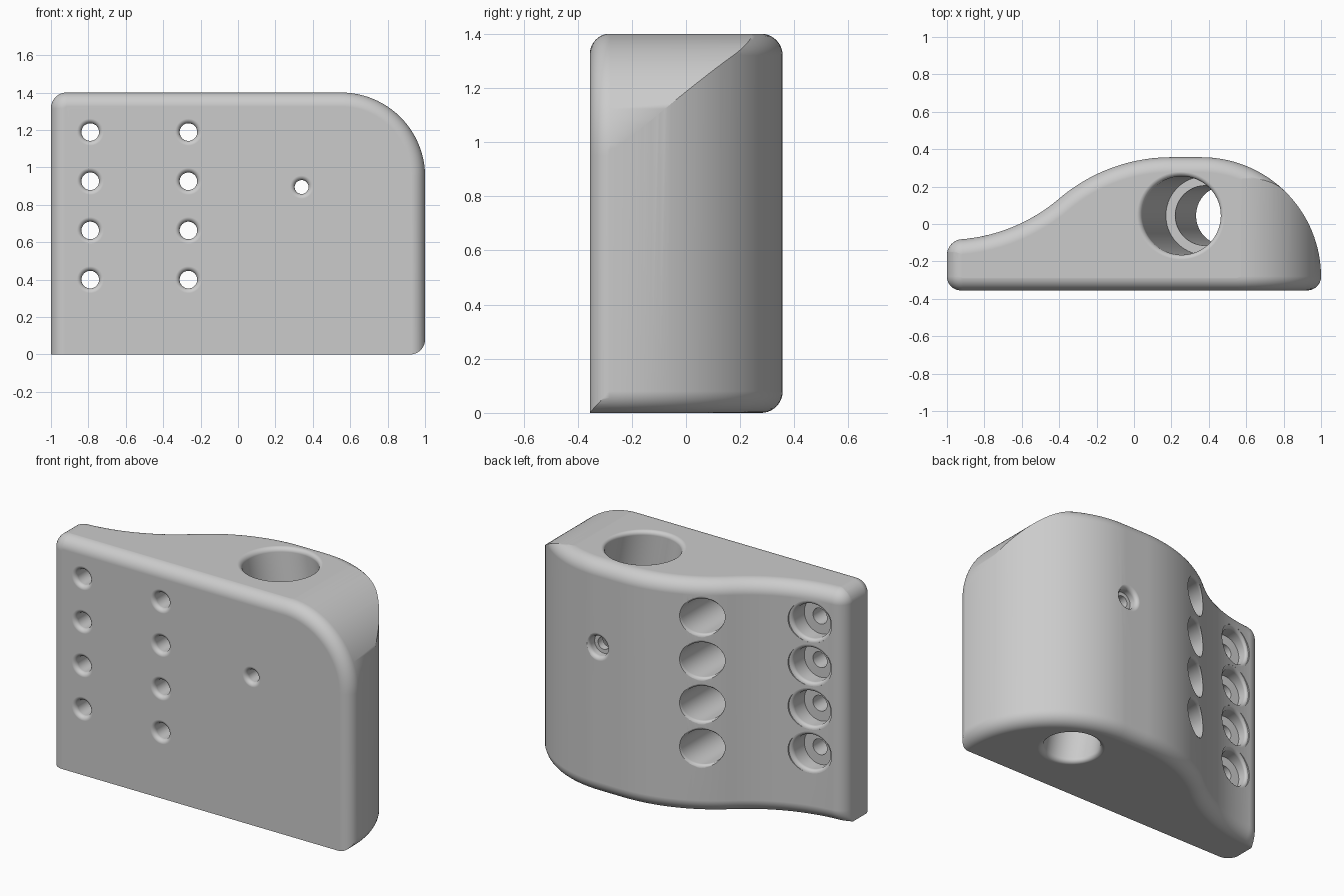
import bpy
import bmesh
from math import sin, cos, pi, sqrt, radians, tan
from mathutils import Vector

cube = bpy.data.objects.get("Cube")
if cube:
    bpy.data.objects.remove(cube, do_unlink=True)

HEIGHT, FRONT, FILLET = 1.4, -0.355, 0.08
S_RADIUS, CREST = 0.925, 0.357
SEG = 10

grey = bpy.data.materials.new("plain grey")
grey.use_nodes = True
grey.diffuse_color = (0.6, 0.6, 0.6, 1)
grey.node_tree.nodes["Principled BSDF"].inputs["Base Color"].default_value = grey.diffuse_color


def loft(name, rings):
    """Closed solid through equal-length rings, capped at both ends."""
    bm = bmesh.new()
    rows = [[bm.verts.new(p) for p in ring] for ring in rings]
    n = len(rows[0])
    for a, b in zip(rows, rows[1:]):
        for i in range(n):
            k = (i + 1) % n
            bm.faces.new((a[i], a[k], b[k], b[i]))
    bm.faces.new(rows[0])
    bm.faces.new(rows[-1])
    bmesh.ops.recalc_face_normals(bm, faces=bm.faces)
    mesh = bpy.data.meshes.new(name)
    bm.to_mesh(mesh)
    bm.free()
    mesh.materials.append(grey)
    obj = bpy.data.objects.new(name, mesh)
    bpy.context.collection.objects.link(obj)
    return obj


def lathe(name, profile, place, sides=48):
    """Turned cutter: place maps (u, v, t) to a point."""
    angles = [2 * pi * i / sides for i in range(sides)]
    return loft(name, [[place(r * cos(a), r * sin(a), t) for a in angles] for r, t in profile])


def rim(r, t, f, outward):
    """Rounded mouth of a hole at t, widening toward the surface."""
    steps = [pi / 2 * i / 6 for i in range(7)]
    pts = [(r + f * (1 - cos(a)), t - outward * f * (1 - sin(a))) for a in steps]
    pts.append((r + f, t + outward * 0.3))
    return pts if outward > 0 else pts[::-1]


def arc(cx, cy, r, a0, a1, n):
    """Arc points with their outward normals."""
    out = []
    for i in range(n + 1):
        a = radians(a0 + (a1 - a0) * i / n)
        out.append((cx + r * cos(a), cy + r * sin(a), cos(a), sin(a)))
    return out


def back(x):
    """Depth of the S-shaped back and its slope."""
    if x < -0.4:
        h = sqrt(S_RADIUS ** 2 - (x + 1) ** 2)
        return CREST - 0.442 + S_RADIUS - h, (x + 1) / h
    h = sqrt(S_RADIUS ** 2 - (x - 0.2) ** 2)
    return CREST - S_RADIUS + h, (0.2 - x) / h


def cut(target, other, operation):
    mod = target.modifiers.new("cut", "BOOLEAN")
    mod.operation, mod.object, mod.solver = operation, other, "EXACT"
    bpy.ops.object.modifier_apply(modifier=mod.name)
    bpy.data.objects.remove(other, do_unlink=True)


# Plan outline: left corner, S curve, crest and round right flank
corner = 0.085
plan = [(-1, -0.5, -1, 0)]
plan += arc(corner - 1, back(corner - 1)[0] - corner, corner, 180, 95, SEG)
for i in range(49):
    x = corner - 1 + (1.2 - corner) * i / 48
    y, s = back(x)
    length = sqrt(1 + s * s)
    plan.append((x, y, -s / length, 1 / length))
plan += arc(0.36, -0.283, 0.64, 90, 0, 32)
plan.append((1, -0.5, 1, 0))


def plan_ring(inset, z, bottom):
    ring = []
    for x, y, nx, ny in plan:
        if bottom and x < -0.9:
            nx = 0
        ring.append(Vector((x - nx * inset, y - ny * inset, z)))
    return ring


quarter = [pi / 2 * i / SEG for i in range(SEG + 1)]
levels = [(FILLET * (1 - sin(a)), FILLET * (1 - cos(a))) for a in quarter]
rings = [plan_ring(d, z, True) for d, z in levels]
rings += [plan_ring(d, HEIGHT - z, False) for d, z in reversed(levels)]
body = loft("mounting_block", rings)
bpy.context.view_layer.objects.active = body
body.select_set(True)

# Front outline with the large shoulder and a rounded front border
edge, top = 1.0005, HEIGHT + 0.0005
front = [(-edge, -0.2, -1, 0)]
front += arc(corner - edge, top - corner, corner, 180, 90, SEG)
front += arc(edge - 0.45, top - 0.45, 0.45, 90, 0, 32)
front.append((edge, -0.2, 1, 0))
levels = [(0.075 * (1 - sin(a)), FRONT + 0.075 * (1 - cos(a))) for a in quarter]
levels.append((0, 0.6))
cut(body, loft("front_shape", [[Vector((x - nx * d, y, z - nz * d)) for x, z, nx, nz in front]
                               for d, y in levels]), "INTERSECT")

# Slanted stepped main bore
lean = tan(radians(10))
profile = rim(0.16, 0, 0.03, -1) + [(0.16, 0.66), (0.21, 0.66)] + rim(0.21, HEIGHT, 0.025, 1)
cut(body, lathe("main_bore", profile,
                lambda u, v, t: Vector((0.25 + u + (HEIGHT - t) * lean, 0.045 + v, t)), 72), "DIFFERENCE")

# Two columns of counterbored bolt holes, mouths following the back slope
for cx in (-0.79, -0.265):
    depth, slope = back(cx)
    profile = rim(0.047, FRONT, 0.025, -1) + [(0.047, -0.15), (0.105, -0.15)] + rim(0.105, depth, 0.02, 1)
    for row in range(4):
        cz = 0.4 + 0.263 * row

        def place(u, v, t):
            return Vector((cx + u, t + (slope * u if t > -0.149 else 0), cz + v))
        cut(body, lathe("bolt_hole", profile, place), "DIFFERENCE")

# Set screw hole crossing the main bore
profile = rim(0.037, FRONT, 0.025, -1) + [(0.037, 0.3), (0.06, 0.3)] + rim(0.06, CREST, 0.024, 1)
cut(body, lathe("screw_hole", profile, lambda u, v, t: Vector((0.34 + u, t, 0.895 + v))), "DIFFERENCE")

# Smooth fillets with clean flat faces
bpy.ops.object.shade_smooth_by_angle(angle=radians(30))
weighted = body.modifiers.new("even_shading", "WEIGHTED_NORMAL")
weighted.keep_sharp = True
